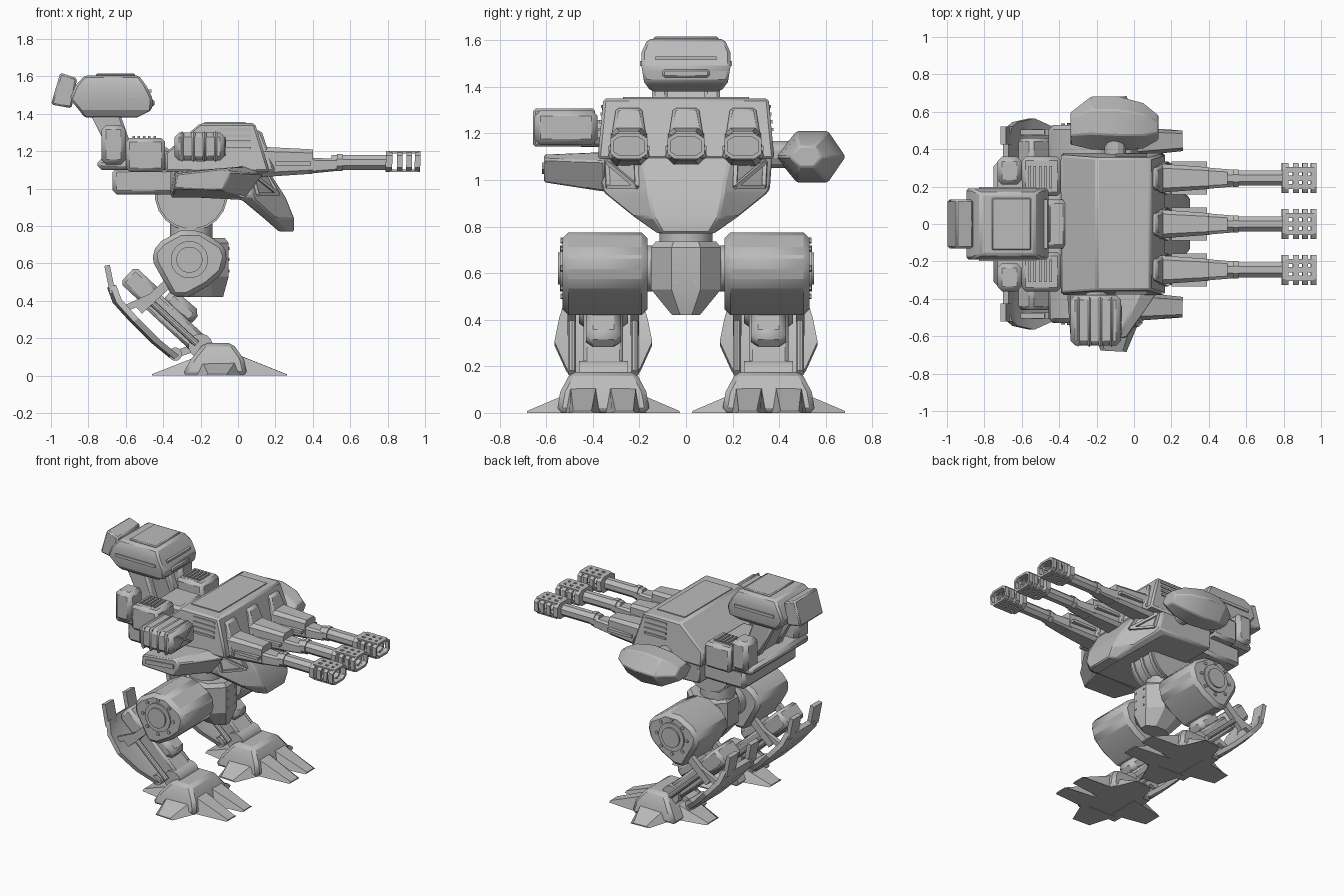
import bpy
import bmesh
from math import cos, sin, pi
from mathutils import Vector

cube = bpy.data.objects.get("Cube")
if cube:
    bpy.data.objects.remove(cube, do_unlink=True)

steel = bpy.data.materials.new("plain_steel_grey")
steel.use_nodes = True
steel.diffuse_color = (.5, .5, .5, 1)
for node in steel.node_tree.nodes:
    if node.type == 'BSDF_PRINCIPLED':
        node.inputs["Base Color"].default_value = steel.diffuse_color
parts = []


# ---- helpers: every part is built directly in world space ----
def finish(name, bm, mirror=False, bevel=0):
    bmesh.ops.recalc_face_normals(bm, faces=bm.faces)
    mesh = bpy.data.meshes.new(name)
    bm.to_mesh(mesh)
    bm.free()
    mesh.materials.append(steel)
    obj = bpy.data.objects.new(name, mesh)
    bpy.context.scene.collection.objects.link(obj)
    if mirror:
        mod = obj.modifiers.new("left_right", 'MIRROR')
        mod.use_axis = (False, True, False)
        mod.use_mirror_merge = False
    if bevel:
        mod = obj.modifiers.new("edges", 'BEVEL')
        mod.width, mod.segments = bevel, 1
        mod.limit_method = 'ANGLE'
    parts.append(obj)
    return obj


def loft(name, sections, closed=False, **options):
    """Skin matching point loops; cap the ends, or join last to first."""
    bm = bmesh.new()
    rings = [[bm.verts.new(p) for p in section] for section in sections]
    pairs = list(zip(rings, rings[1:]))
    if closed:
        pairs.append((rings[-1], rings[0]))
    else:
        bm.faces.new(rings[0])
        bm.faces.new(rings[-1])
    for a, b in pairs:
        for i in range(len(a)):
            j = (i + 1) % len(a)
            bm.faces.new((a[i], a[j], b[j], b[i]))
    return finish(name, bm, **options)


def prism(name, outline, low, high, **options):
    return loft(name, [[(x, y, z) for x, z in outline] for y in (low, high)], **options)


def box(name, xs, ys, zs, **options):
    (a, b), (c, d) = xs, zs
    return prism(name, [(a, c), (b, c), (b, d), (a, d)], *ys, **options)


def bar(name, start, end, thick, ys, **options):
    """Rectangular beam between two side-view points."""
    a, b = Vector(start), Vector(end)
    side = (b - a).orthogonal().normalized() * thick / 2
    return prism(name, [a - side, b - side, b + side, a + side], *ys, **options)


def cylinder(name, start, end, radius, sides=20, **options):
    a, b = Vector(start), Vector(end)
    turn = (b - a).to_track_quat('Z', 'Y')
    spokes = [turn @ Vector((cos(t), sin(t), 0)) * radius
              for t in (2 * pi * (i + .5) / sides for i in range(sides))]
    return loft(name, [[p + s for s in spokes] for p in (a, b)], **options)


def level(z, back, front, half):
    return [(back, -half, z), (front, -half, z), (front, half, z), (back, half, z)]


def chamfered(x, mid, half, low, high, cut=.3, slant=0):
    """Cut-cornered rectangle facing forward."""
    c, h = (low + high) / 2, (high - low) / 2
    k = 1 - cut
    shape = [(-k, -1), (k, -1), (1, -k), (1, k), (k, 1), (-k, 1), (-1, k), (-1, -k)]
    return [(x + slant * v * h, mid + u * half, c + v * h) for u, v in shape]


# ---- torso ----
loft("torso", [level(1.09, -.39, .17, .38), level(1.19, -.39, .14, .37),
               level(1.35, -.2, .09, .355)], bevel=.012)
box("roof_plate", (-.18, .04), (-.27, .27), (1.345, 1.356))
for i in range(4):
    z = 1.21 + i * .033
    box("side_vent", (-.1, .07), (.33, .376 - i * .004), (z, z + .014), mirror=True)


def hull_ring(z, back, side, front):
    half = [back, side, front]
    return [(x, -y, z) for x, y in half] + [(x, y, z) for x, y in reversed(half)]


loft("lower_hull", [hull_ring(1.1, (-.36, .37), (.05, .37), (.16, .19)),
                    hull_ring(.96, (-.36, .36), (.08, .36), (.25, .16)),
                    hull_ring(.94, (.02, .34), (.09, .345), (.26, .16)),
                    hull_ring(.84, (.14, .22), (.2, .22), (.3, .14)),
                    hull_ring(.77, (.22, .12), (.25, .12), (.3, .1))], bevel=.008)
# Triangular frames on the slanted cheeks
corners = [Vector(p) for p in ((.075, .34, 1.08), (.15, .215, 1.08), (.215, .21, .97))]
corners.append(Vector((.105, .335, .97)))
for a, b in ((0, 1), (1, 2), (2, 0), (2, 3), (3, 0)):
    cylinder("cheek_frame", corners[a], corners[b], .012, 4, mirror=True)
box("nose_strip", (.2, .3), (-.08, .08), (.8, .83))

# Right side wing
root = [(-.36, .95), (-.34, 1.09), (.04, 1.12), (.14, 1.08), (.04, .95)]
tip = [(-.34, 1), (-.33, 1.08), (-.08, 1.11), (-.04, 1.09), (-.08, .99)]
loft("side_wing", [[(x, -.35, z) for x, z in root], [(x, -.61, z) for x, z in tip]], bevel=.008)
bar("wing_rib", (-.3, 1.04), (-.08, 1.06), .03, (-.618, -.6))

# ---- three guns ----
for mid in (-.245, 0, .245):
    loft("gun_hatch", [[(x, mid + y, z) for x, y, _ in level(z, .02, front, half)]
                       for z, front, half in ((1.09, .2, .09), (1.31, .125, .055))], bevel=.012)
    loft("gun_housing", [chamfered(.1, mid, .08, 1.06, 1.225),
                         chamfered(.4, mid, .058, 1.08, 1.21)])
    loft("gun_sleeve", [chamfered(.38, mid, .058, 1.08, 1.165),
                        chamfered(.53, mid, .045, 1.095, 1.16)])
    box("housing_rail", (.2, .39), (mid - .088, mid + .088), (1.125, 1.145))
    cylinder("barrel", (.5, mid, 1.14), (.82, mid, 1.14), .043, 8)
    cylinder("barrel_collar", (.53, mid, 1.14), (.56, mid, 1.14), .05, 8)
    loft("muzzle_base", [chamfered(x, mid, .08, 1.09, 1.2, .4, .025) for x in (.79, .825)])
    for x in (.85, .9, .945):
        outer, inner = ([chamfered(x + d, mid, .08 - t, 1.09 + t, 1.2 - t, .4, .025)
                         for d in (0, .03)] for t in (0, .015))
        loft("muzzle_ring", [outer[0], outer[1], inner[1], inner[0]], closed=True)
    for y in (-.045, 0, .045):
        for z in (1.09, 1.187):
            box("muzzle_strip", (.81, .965), (mid + y - .014, mid + y + .014), (z, z + .013))

# ---- side weapons ----
box("rocket_box", (-.34, -.07), (-.65, -.38), (1.15, 1.3), bevel=.025)
for x in (-.31, -.25, -.19, -.13):
    box("rocket_box_band", (x, x + .022), (-.657, -.39), (1.143, 1.307), bevel=.02)
for low, high in ((1.18, 1.27), (1.27, 1.18)):
    cylinder("rocket_box_cross", (-.07, -.59, low), (-.07, -.44, high), .009, 4)
cylinder("rocket_box_mount", (-.2, -.45, 1.2), (-.2, -.3, 1.2), .06, 12)


def pod_ring(x, mid, half, tall):
    shape = [(-1, 0), (-.4, -1), (.5, -1), (1, 0), (.5, 1), (-.4, 1)]
    return [(x, mid + u * half, 1.1 + v * tall) for u, v in shape]


loft("sensor_pod", [pod_ring(-.34, .51, .09, .05), pod_ring(-.23, .54, .145, .1),
                    pod_ring(-.08, .535, .15, .11), pod_ring(.05, .525, .125, .085),
                    pod_ring(.13, .515, .07, .045)], bevel=.007)
cylinder("pod_mount", (-.1, .3, 1.11), (-.1, .45, 1.11), .06, 12)

# ---- rear deck and lockers ----
box("rear_base", (-.67, -.34), (-.3, .3), (.97, 1.11), bevel=.02)
box("rear_deck", (-.75, -.34), (-.33, .33), (1.1, 1.16), bevel=.02)
box("rear_locker", (-.73, -.6), (.21, .36), (1.13, 1.34), mirror=True, bevel=.025)
box("front_locker", (-.6, -.39), (.15, .36), (1.09, 1.27), mirror=True, bevel=.02)
box("centre_engine", (-.58, -.36), (-.13, .13), (1.1, 1.22), bevel=.02)
for i in range(5):
    x = -.565 + i * .028
    box("locker_vent", (x, x + .014), (.19, .31), (1.265, 1.282), mirror=True)

# ---- raised head ----
outline = [(-.79, 1.4), (-.63, 1.4), (-.54, 1.14), (-.65, 1.12)]
prism("neck_strut", outline, .08, .145, mirror=True, bevel=.012)
bar("neck_spine", (-.71, 1.38), (-.6, 1.12), .07, (-.09, .09))
loft("head", [level(1.38, -.82, -.54, .15), level(1.42, -.85, -.46, .18),
              level(1.48, -.9, -.455, .19), level(1.55, -.87, -.49, .19),
              level(1.605, -.82, -.53, .165)], bevel=.012)
box("head_roof_plate", (-.76, -.55), (-.14, .14), (1.6, 1.615), bevel=.006)
box("head_side_strip", (-.83, -.52), (.17, .198), (1.49, 1.51), mirror=True)
box("head_brow", (-.5, -.462), (-.13, .13), (1.515, 1.53))
box("head_chin", (-.5, -.447), (-.1, .1), (1.44, 1.475), bevel=.008)
prism("head_rear_box", [(-1, 1.45), (-.95, 1.62), (-.86, 1.59), (-.89, 1.43)],
      -.13, .13, bevel=.01)

# ---- waist and pelvis ----
cylinder("waist_drum", (-.25, -.12, .97), (-.25, .12, .97), .185, 20)
for y in (-.1, -.01, .08):
    cylinder("waist_rib", (-.25, y, .97), (-.25, y + .025, .97), .195, 20)
cylinder("waist_neck", (-.25, 0, .7), (-.25, 0, .82), .115, 16)


def octagon(z, mid, long, wide):
    turns = [pi / 4 * (i + .5) for i in range(8)]
    return [(mid + long * cos(t) / cos(pi / 8), wide * sin(t) / cos(pi / 8), z) for t in turns]


loft("pelvis", [octagon(.42, -.18, .1, .06), octagon(.53, -.21, .16, .15),
                octagon(.71, -.21, .16, .15), octagon(.735, -.21, .14, .13)])
for z in (.56, .62, .68):
    cylinder("pelvis_rivet", (-.07, .04, z), (-.045, .04, z), .008, 6, mirror=True)

# ---- legs, built on the left and mirrored ----
MID = .355
prism("thigh", [(-.46, .66), (-.41, .72), (-.31, .775), (-.2, .775), (-.08, .7), (-.055, .64),
                (-.08, .55), (-.16, .48), (-.27, .42), (-.35, .42), (-.45, .6)],
      .165, .53, mirror=True, bevel=.025)
cylinder("hip_axle", (-.26, .1, .62), (-.26, .54, .62), .1, 20, mirror=True)
cylinder("hip_cap", (-.26, .53, .62), (-.26, .55, .62), .07, 20, mirror=True)
for i in range(8):
    t = i * pi / 4
    cylinder("hip_bolt", (-.26 + .12 * cos(t), .52, .62 + .12 * sin(t)),
             (-.26 + .12 * cos(t), .538, .62 + .12 * sin(t)), .012, 6, mirror=True)
bar("knee_block", (-.59, .54), (-.44, .4), .12, (.25, .46), mirror=True, bevel=.02)
bar("shank", (-.48, .42), (-.2, .16), .11, (.27, .44), mirror=True, bevel=.015)
bar("calf_cover", (-.38, .43), (-.23, .3), .1, (.28, .43), mirror=True, bevel=.03)
for side in (-1, 1):
    y = MID + side * .135
    bar("hip_link", (-.28, .58), (-.53, .35), .05, (y - .018, y + .018), mirror=True)
    cylinder("shank_piston", (-.47, y, .4), (-.22, y, .17), .018, 10, mirror=True)
    bar("shield_horn", (-.67, .44), (-.7, .59), .03,
        sorted((MID + side * .07, MID + side * .165)), mirror=True)
    bar("shield_arm", (-.6, .36), (-.47, .42), .035, (y - .015, y + .015), mirror=True)


def shield_ring(x, z, half):
    front = [(x + abs(u) * .04 - .02, MID + u * half, z) for u in (-1, -.5, .5, 1)]
    return front + [(a + .028, b, c + .016) for a, b, c in reversed(front)]


loft("shin_shield", [shield_ring(-.7, .47, .165), shield_ring(-.67, .39, .19),
                     shield_ring(-.58, .29, .21), shield_ring(-.47, .18, .16),
                     shield_ring(-.36, .09, .09)], mirror=True)
cylinder("heel_pin", (-.335, .27, .115), (-.335, .44, .115), .036, 12, mirror=True)
bar("heel_link", (-.335, .115), (-.2, .16), .04, (.3, .41), mirror=True)
cylinder("ankle", (-.2, .25, .16), (-.2, .46, .16), .065, 16, mirror=True)
loft("foot", [[(x, y + MID, z) for x, y, _ in level(z, back, front, half)]
              for z, back, front, half in ((.002, -.3, .05, .2), (.09, -.25, .03, .185),
                                           (.175, -.18, -.03, .14))], mirror=True, bevel=.02)


def toe(name, start, end, base, point, tall):
    a, b = Vector((*start, 0)), Vector((*end, 0))
    side = (b - a).cross((0, 0, 1)).normalized()
    rings = []
    for p, half, h in ((a, base, tall), (b, point, .008)):
        top = Vector((0, 0, h))
        rings.append([p - side * half, p + side * half,
                      p + side * half * .7 + top, p - side * half * .7 + top])
    loft(name, rings, mirror=True)


toe("rear_toe", (-.2, MID), (-.46, MID), .12, .07, .11)
for side in (-1, 1):
    toe("front_toe", (-.02, MID + side * .085), (.26, MID + side * .09), .08, .055, .12)
    toe("side_toe", (-.1, MID + side * .13), (-.11, MID + side * .325), .14, .07, .09)

# ---- smooth the round parts, keep the hard edges ----
for obj in parts:
    obj.select_set(True)
bpy.context.view_layer.objects.active = parts[0]
bpy.ops.object.shade_smooth_by_angle(angle=pi / 7)
